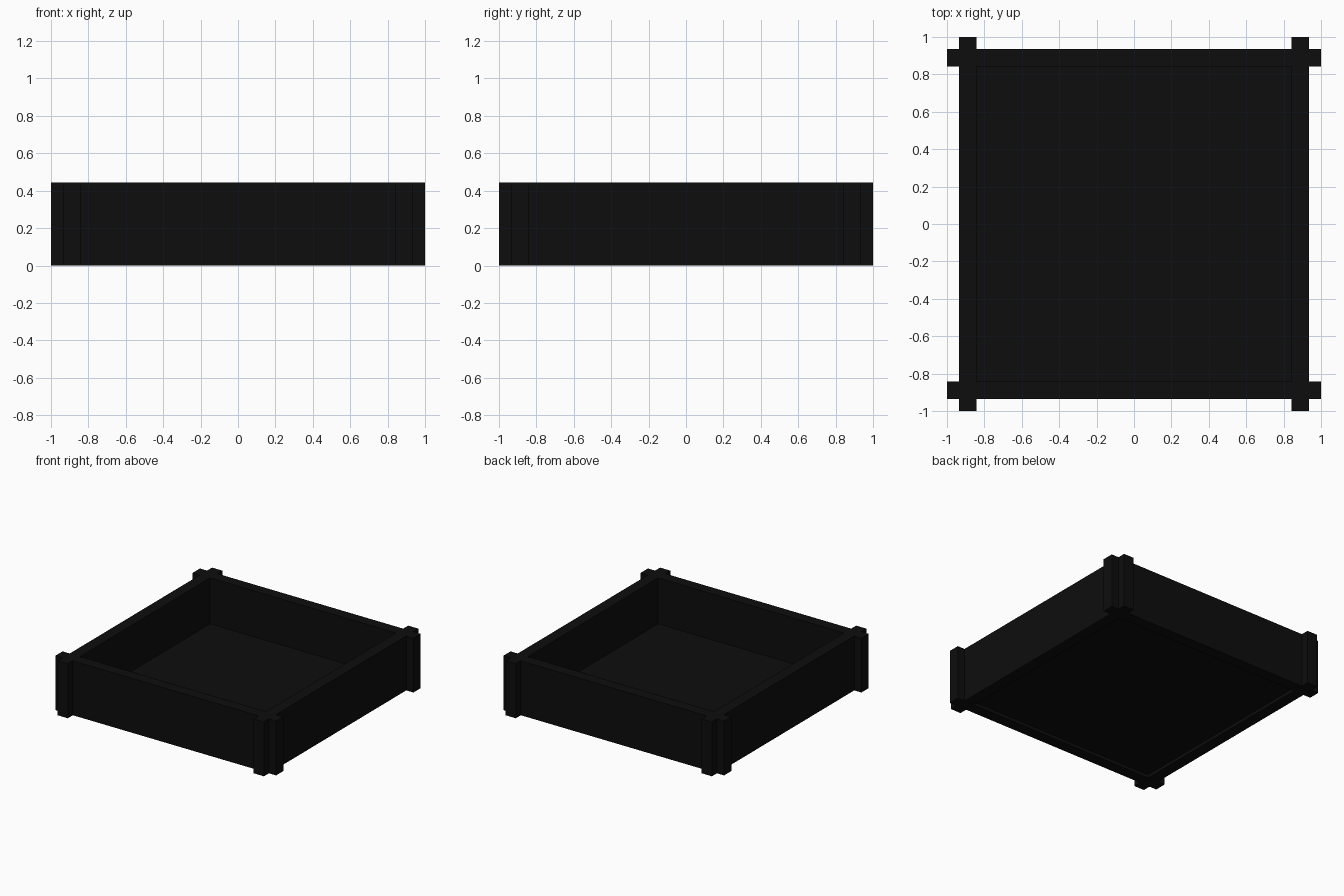
import bpy, bmesh
from mathutils import Matrix
from math import pi

cube = bpy.data.objects.get("Cube")
if cube:
    bpy.data.objects.remove(cube, do_unlink=True)

HEIGHT = 0.445
INNER, OUTER = 0.842, 0.935      # wall faces, measured from the centre
FLOOR_Z, FLOOR_TOP = 0.025, 0.07

black = bpy.data.materials.new("matte black")
black.use_nodes = True
color = (0.004, 0.004, 0.004, 1)
black.diffuse_color = color
black.node_tree.nodes["Principled BSDF"].inputs["Base Color"].default_value = color


def add_object(name, bm):
    bmesh.ops.recalc_face_normals(bm, faces=bm.faces)
    mesh = bpy.data.meshes.new(name)
    bm.to_mesh(mesh)
    bm.free()
    mesh.materials.append(black)
    obj = bpy.data.objects.new(name, mesh)
    bpy.context.collection.objects.link(obj)
    return obj


def board(name, side, turned):
    """Upright board with half-lap notches that interlock at the corners."""
    # Boards along x are notched from below, boards along y from above
    notched, plain = (HEIGHT, 0) if turned else (0, HEIGHT)
    half = HEIGHT / 2
    right = [(INNER, notched), (INNER, half), (OUTER, half),
             (OUTER, notched), (1, notched), (1, plain)]
    outline = right + [(-x, z) for x, z in reversed(right)]
    bm = bmesh.new()
    face = bm.faces.new([bm.verts.new((x, INNER, z)) for x, z in outline])
    ext = bmesh.ops.extrude_face_region(bm, geom=[face])["geom"]
    verts = [v for v in ext if isinstance(v, bmesh.types.BMVert)]
    bmesh.ops.translate(bm, verts=verts, vec=(0, OUTER - INNER, 0))
    angle = (0 if side > 0 else pi) + (-pi / 2 if turned else 0)
    bm.transform(Matrix.Rotation(angle, 4, "Z"))
    return add_object(name, bm)


# Four interlocking walls
board("back_wall", 1, False)
board("front_wall", -1, False)
board("left_wall", 1, True)
board("right_wall", -1, True)

# Floor panel, set slightly above the bottom edge of the walls
bm = bmesh.new()
bmesh.ops.create_cube(bm, size=1)
bm.transform(Matrix.Translation((0, 0, (FLOOR_Z + FLOOR_TOP) / 2))
             @ Matrix.Diagonal((2 * INNER, 2 * INNER, FLOOR_TOP - FLOOR_Z, 1)))
add_object("floor_panel", bm)
